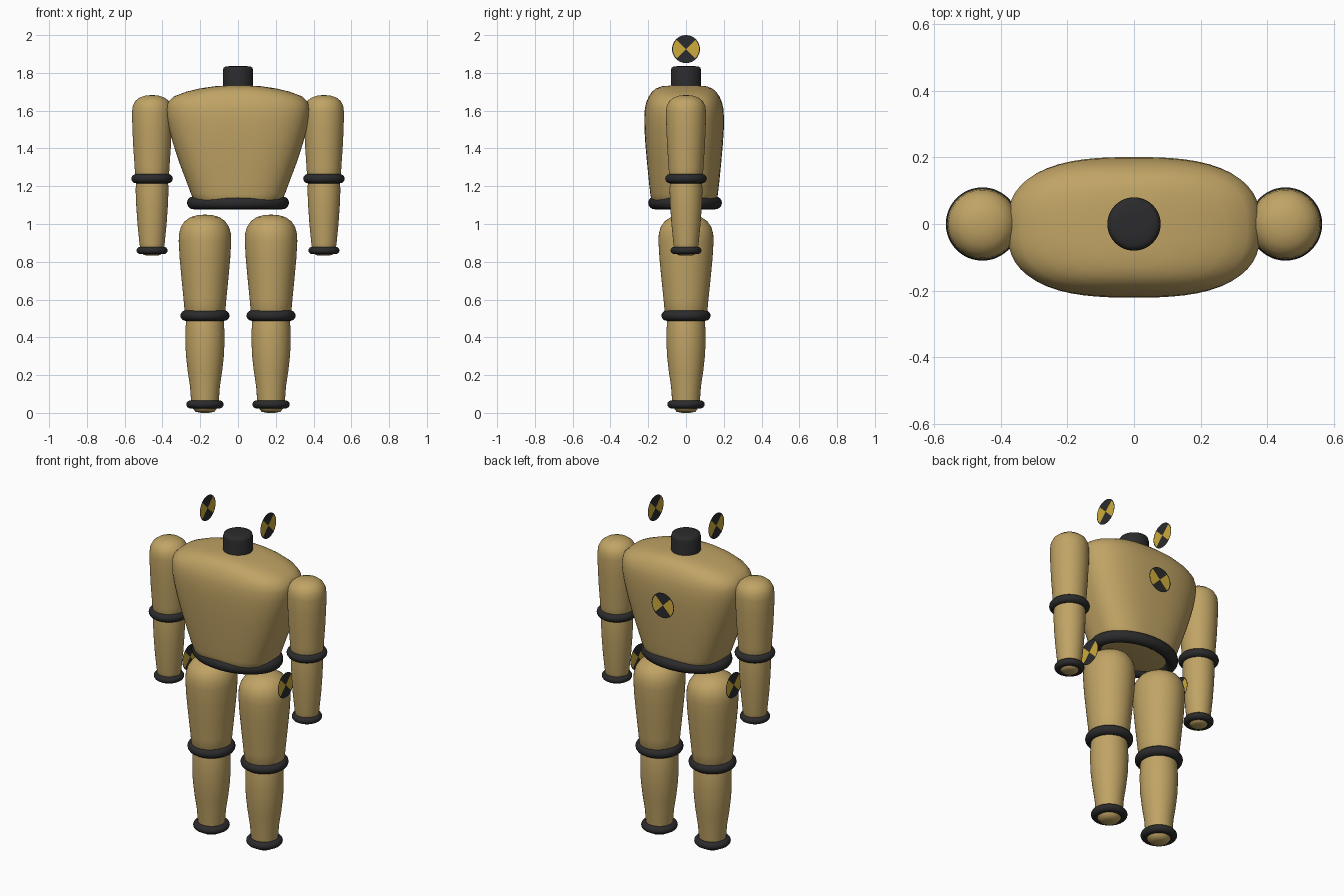
import bpy, bmesh
from math import sin, cos, pi, radians

cube = bpy.data.objects.get("Cube")
if cube:
    bpy.data.objects.remove(cube, do_unlink=True)


def material(name, rgb, rough=0.6):
    m = bpy.data.materials.new(name)
    m.use_nodes = True
    m.diffuse_color = (*rgb, 1)
    node = m.node_tree.nodes["Principled BSDF"]
    node.inputs["Base Color"].default_value = (*rgb, 1)
    node.inputs["Roughness"].default_value = rough
    return m


TAN = material("tan padding", (0.53, 0.37, 0.13))
BLACK = material("black rubber", (0.024, 0.024, 0.026))
YELLOW = material("marker yellow", (0.62, 0.41, 0.045))


def finish(name, bm, mats, smooth=True):
    mesh = bpy.data.meshes.new(name)
    bm.to_mesh(mesh)
    bm.free()
    for m in mats:
        mesh.materials.append(m)
    obj = bpy.data.objects.new(name, mesh)
    bpy.context.collection.objects.link(obj)
    if smooth:
        bpy.ops.object.select_all(action='DESELECT')
        obj.select_set(True)
        bpy.context.view_layer.objects.active = obj
        bpy.ops.object.shade_smooth_by_angle(angle=radians(50))
    return obj


def loft(name, rows, mat, x=0, y=0, power=2.0, closed=False, segs=48):
    """Stack of superellipse rings, each row (z, x radius, y radius)."""
    bm = bmesh.new()
    rings = []
    for z, rx, ry in rows:
        ring = []
        for i in range(segs):
            a = 2 * pi * i / segs
            c, s = cos(a), sin(a)
            k = (abs(c) ** power + abs(s) ** power) ** (-1 / power)
            ring.append(bm.verts.new((x + rx * c * k, y + ry * s * k, z)))
        rings.append(ring)
    pairs = list(zip(rings, rings[1:]))
    if closed:
        pairs.append((rings[-1], rings[0]))
    else:
        bm.faces.new(rings[0])
        bm.faces.new(rings[-1])
    for low, high in pairs:
        for i in range(segs):
            j = (i + 1) % segs
            bm.faces.new((low[i], low[j], high[j], high[i]))
    bmesh.ops.recalc_face_normals(bm, faces=bm.faces)
    return finish(name, bm, [mat])


def limb(name, profile, x, depth=1.0):
    loft(name, [(z, r, r * depth) for z, r in profile], TAN, x=x)


def band(name, z, rx, ry, tube, x=0, y=0, height=None):
    """Rubber ring; rx and ry are the outer radii."""
    height = height or tube
    rows = []
    for i in range(16):
        a = 2 * pi * i / 16
        inset = tube * (cos(a) - 1)
        rows.append((z + height * sin(a), rx + inset, ry + inset))
    loft(name, rows, BLACK, x=x, y=y, closed=True)


def target(name, centre, axis, radius=0.074, segs=32):
    """Flat round marker with opposite yellow quarters and a black rim."""
    bm = bmesh.new()

    def point(r, i):
        a = pi / 4 + 2 * pi * i / segs
        u, v = r * cos(a), r * sin(a)
        offset = (0, u, v) if axis == 'X' else (-u, 0, v)
        return bm.verts.new([c + o for c, o in zip(centre, offset)])

    hub = point(0, 0)
    inner = [point(radius * 0.93, i) for i in range(segs)]
    outer = [point(radius, i) for i in range(segs)]
    for i in range(segs):
        j = (i + 1) % segs
        wedge = bm.faces.new((hub, inner[i], inner[j]))
        wedge.material_index = (i * 4 // segs) % 2
        bm.faces.new((inner[i], outer[i], outer[j], inner[j]))
    finish(name, bm, [BLACK, YELLOW], smooth=False)


# Torso, belt and neck
loft("torso", [
    (1.10, 0.17, 0.13), (1.105, 0.21, 0.16), (1.13, 0.237, 0.174),
    (1.16, 0.249, 0.179), (1.22, 0.271, 0.186), (1.32, 0.309, 0.196),
    (1.42, 0.342, 0.205), (1.5, 0.364, 0.210), (1.56, 0.376, 0.211),
    (1.61, 0.380, 0.208), (1.645, 0.371, 0.200), (1.675, 0.340, 0.187),
    (1.70, 0.275, 0.170), (1.717, 0.205, 0.150), (1.729, 0.125, 0.120),
    (1.733, 0.06, 0.07)], TAN, y=-0.01, power=2.7, segs=64)
band("belt", 1.112, 0.27, 0.195, 0.034, y=-0.005)
loft("neck", [(1.65, 0.08, 0.08), (1.815, 0.08, 0.08), (1.828, 0.076, 0.076),
              (1.834, 0.065, 0.065), (1.836, 0.04, 0.04)], BLACK)

UPPER_ARM = [(1.20, 0.07), (1.24, 0.089), (1.30, 0.092), (1.40, 0.099), (1.50, 0.104),
             (1.59, 0.106), (1.625, 0.102), (1.652, 0.088), (1.67, 0.065),
             (1.68, 0.035), (1.682, 0.01)]
FOREARM = [(0.832, 0.02), (0.836, 0.045), (0.86, 0.062), (0.90, 0.067), (1.0, 0.077),
           (1.1, 0.084), (1.18, 0.087), (1.24, 0.084)]
THIGH = [(0.50, 0.09), (0.53, 0.107), (0.60, 0.113), (0.70, 0.123), (0.82, 0.134),
         (0.91, 0.139), (0.95, 0.137), (0.985, 0.127), (1.015, 0.107),
         (1.036, 0.077), (1.047, 0.04), (1.049, 0.01)]
SHIN = [(0.0, 0.02), (0.006, 0.05), (0.03, 0.068), (0.07, 0.074), (0.14, 0.079),
        (0.22, 0.091), (0.31, 0.101), (0.40, 0.104), (0.48, 0.101), (0.52, 0.095)]

# Arms, legs and side markers
for side, sx in (("left", 1), ("right", -1)):
    ax, lx = sx * 0.455, sx * 0.175
    limb(side + "_upper_arm", UPPER_ARM, ax)
    limb(side + "_forearm", FOREARM, ax)
    band(side + "_elbow_band", 1.24, 0.11, 0.11, 0.028, x=ax, height=0.025)
    band(side + "_wrist_band", 0.86, 0.082, 0.082, 0.022, x=ax, height=0.02)
    limb(side + "_thigh", THIGH, lx, depth=1.05)
    limb(side + "_shin", SHIN, lx)
    band(side + "_knee_band", 0.515, 0.13, 0.13, 0.03, x=lx, height=0.028)
    band(side + "_ankle_band", 0.045, 0.099, 0.099, 0.026, x=lx, height=0.022)
    target(side + "_head_marker", (sx * 0.2, 0, 1.926), 'X')
    target(side + "_hip_marker", (sx * 0.315, 0, 1.006), 'X')

# Back marker
target("back_marker", (0, 0.218, 1.48), 'Y')
